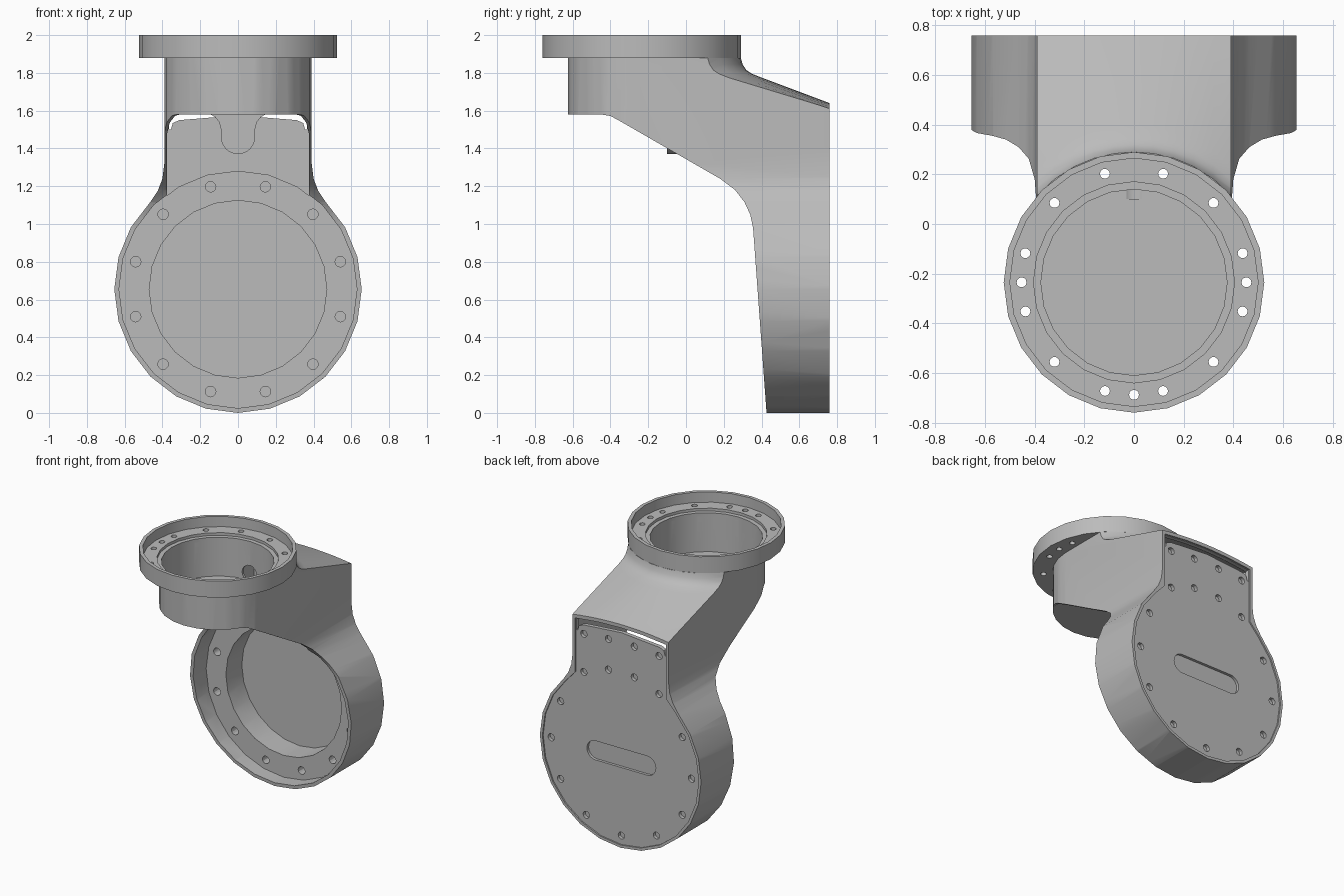
import bpy, bmesh
from math import sin, cos, radians, sqrt

if "Cube" in bpy.data.objects:
    bpy.data.objects.remove(bpy.data.objects["Cube"])

grey = bpy.data.materials.new("cast_grey")
grey.use_nodes = True
grey.diffuse_color = (0.5, 0.5, 0.5, 1)
grey.node_tree.nodes["Principled BSDF"].inputs["Base Color"].default_value = (0.5, 0.5, 0.5, 1)

RING_Y = -0.235     # axis of the upper ring
DISC_Z = 0.655      # axis of the lower disc
SIDES = 24


def arc(cx, cy, r, start=0, end=360, n=SIDES):
    """Points on an arc; a full circle does not repeat its first point."""
    count = n if end - start == 360 else n + 1
    return [(cx + r * cos(radians(start + (end - start) * i / n)),
             cy + r * sin(radians(start + (end - start) * i / n))) for i in range(count)]


def loft(bm, rings, closed=False):
    """Skin a list of equal point rings, capped unless closed on itself."""
    rows = [[bm.verts.new(p) for p in ring] for ring in rings]
    n = len(rows[0])
    pairs = list(zip(rows, rows[1:])) + ([(rows[-1], rows[0])] if closed else [])
    for a, b in pairs:
        for i in range(n):
            bm.faces.new((a[i], a[(i + 1) % n], b[(i + 1) % n], b[i]))
    if not closed:
        bm.faces.new(rows[0])
        bm.faces.new(rows[-1])


def prism(bm, pts, axis, lo, hi):
    """Extrude a 2D outline along y (points are x, z) or z (points are x, y)."""
    place = (lambda p, t: (p[0], t, p[1])) if axis == "y" else (lambda p, t: (p[0], p[1], t))
    loft(bm, [[place(p, t) for p in pts] for t in (lo, hi)])


def finish(name, bm):
    bmesh.ops.triangulate(bm, faces=[f for f in bm.faces if len(f.verts) == 4])
    bmesh.ops.recalc_face_normals(bm, faces=bm.faces)
    mesh = bpy.data.meshes.new(name)
    bm.to_mesh(mesh)
    bm.free()
    mesh.materials.append(grey)
    ob = bpy.data.objects.new(name, mesh)
    bpy.context.collection.objects.link(ob)
    return ob


def combine(ob, operation, cutter):
    """Apply a boolean and drop the cutter."""
    cutter.hide_render = True
    mod = ob.modifiers.new("cut", "BOOLEAN")
    mod.operation, mod.solver, mod.object = operation, "EXACT", cutter
    bpy.context.view_layer.objects.active = ob
    bpy.ops.object.modifier_apply(modifier=mod.name)
    bpy.data.objects.remove(cutter)


def boolean(ob, operation, *shapes):
    bm = bmesh.new()
    for shape in shapes:
        prism(bm, *shape)
    combine(ob, operation, finish("cutter", bm))


def smooth(ob):
    bpy.ops.object.select_all(action="DESELECT")
    ob.select_set(True)
    bpy.context.view_layer.objects.active = ob
    bpy.ops.object.shade_smooth_by_angle(angle=radians(30))


def sweep(name, under, ring_r, drop, back, cap):
    """Side profile swept across x; its top fillet wraps round the upper ring."""
    sections = []
    for x in [-0.7] + [-0.4 + 0.08 * i for i in range(11)] + [0.7]:
        xc = min(abs(x), 0.4)
        edge = sqrt(ring_r ** 2 - xc ** 2) + RING_Y
        over = [(back, 1.64 - drop - 0.19 * xc ** 2)]
        over += [(edge + dy, z - drop) for dy, z in
                 ((0.11, 1.775), (0.06, 1.795), (0.03, 1.815), (0.01, 1.845))]
        sections.append([(x, y, z) for y, z in under + over + [(edge, cap)]])
    bm = bmesh.new()
    loft(bm, sections)
    return finish(name, bm)


# Body: swept side profile
under = [(-0.7, 1.88), (-0.7, 1.58), (-0.45, 1.58), (-0.40, 1.572), (-0.35, 1.545),
         (0.18, 1.24), (0.26, 1.18), (0.31, 1.115), (0.34, 1.05), (0.355, 0.98),
         (0.43, -0.05), (0.76, -0.05)]
body = sweep("arm_body", under, 0.525, 0, 0.76, 1.88)

# Trim to the disc-and-neck outline and to the rounded front of the barrel
flare = [(0.463, 1.118), (0.425, 1.175), (0.40, 1.24), (0.39, 1.32), (0.39, 2.2)]
outline = arc(0, DISC_Z, 0.655, 150, 390, 16) + flare + [(-x, z) for x, z in reversed(flare)]
boolean(body, "INTERSECT", (outline, "y", -1, 1))
barrel = arc(0, RING_Y, 0.391, 180, 360, 12)
boolean(body, "INTERSECT",
        (barrel + [(0.8, RING_Y), (0.8, 1), (-0.8, 1), (-0.8, RING_Y)], "z", -1, 3))

# Hollow neck, open below, passing behind the barrel up to the ring
cavity = sweep("cavity", [(-1, 1.9), (-1, 0.9), (0.72, 0.9)], 0.5, 0.025, 0.72, 1.9)
boolean(cavity, "INTERSECT",
        (arc(0, RING_Y, 0.375, 180, 360, 12) + [(0.375, 1), (-0.375, 1)], "z", 0, 3))
boolean(cavity, "INTERSECT",
        (arc(0, DISC_Z, 0.627, 135, 45, 6) + [(0.6, 2.2), (-0.6, 2.2)], "y", -2, 2))
boolean(cavity, "DIFFERENCE", (arc(0, RING_Y, 0.393), "z", 1.58, 3))
combine(body, "DIFFERENCE", cavity)

# Upper bore with a cable hole in its rear wall
boolean(body, "DIFFERENCE", (arc(0, RING_Y, 0.375), "z", 1.62, 2.2))
boolean(body, "DIFFERENCE", (arc(0, 1.67, 0.06, n=16), "y", 0.1, 0.3))

# Lower disc: recessed flange, deep bore and bolt holes
boolean(body, "DIFFERENCE", (arc(0, DISC_Z, 0.63), "y", -1, 0.53))
boolean(body, "DIFFERENCE", (arc(0, DISC_Z, 0.47), "y", 0, 0.715))
bolts = arc(0, DISC_Z, 0.561, 15, 375, 12)[:12]
boolean(body, "DIFFERENCE", *[(arc(x, z, 0.028, n=12), "y", 0.4, 0.62) for x, z in bolts])

# Rear cover: shallow recess, gap above the plate, slot and screw holes
crown = [(x, 1.615 - 0.19 * x ** 2) for x in (0.37, 0.18, 0, -0.18, -0.37)]
recess = arc(0, DISC_Z, 0.635, 135, 405, 18) + [(0.37, 1.19)] + crown + [(-0.37, 1.19)]
boolean(body, "DIFFERENCE", (recess, "y", 0.75, 1))
gap_top = [(x * 0.985, z - 0.002) for x, z in crown]
plate_top = [(-0.365, 1.50), (-0.355, 1.50), (-0.345, 1.535), (-0.31, 1.55), (0, 1.575),
             (0.31, 1.55), (0.345, 1.535), (0.355, 1.50), (0.365, 1.50)]
boolean(body, "DIFFERENCE", (gap_top + plate_top, "y", 0.66, 1))
slot = arc(0.21, DISC_Z, 0.07, -90, 90, 10) + arc(-0.21, DISC_Z, 0.07, 90, 270, 10)
boolean(body, "DIFFERENCE", (slot, "y", 0.73, 1))
screws = arc(0, DISC_Z, 0.57, 150, 390, 8)
for s in (-1, 1):
    screws += [(s * 0.105, 1.5), (s * 0.305, 1.485), (s * 0.105, 1.275), (s * 0.305, 1.205)]
boolean(body, "DIFFERENCE", *[(arc(x, z, 0.026, n=12), "y", 0.725, 1) for x, z in screws])
smooth(body)

# Upper ring: lathed section with a raised rim and a stepped seat
section = [(0.375, 1.88), (0.525, 1.88), (0.525, 2.0), (0.50, 2.0),
           (0.50, 1.925), (0.405, 1.925), (0.405, 1.905), (0.375, 1.905)]
bm = bmesh.new()
loft(bm, [[(r * c, RING_Y + r * s, z) for r, z in section] for c, s in arc(0, 0, 1)], closed=True)
ring = finish("upper_ring", bm)
angles = [0, 15, 45, 75, 105, 135, 165, 180, 195, 225, 255, 270, 285, 315, 345]
holes = [(0.453 * cos(radians(a)), RING_Y + 0.453 * sin(radians(a))) for a in angles]
boolean(ring, "DIFFERENCE", *[(arc(x, y, 0.02, n=12), "z", 1.8, 2.1) for x, y in holes])
smooth(ring)

# Cable boss: flared tongue hanging from the barrel floor inside the neck
side = [(0.09, 1.50), (0.10, 1.54), (0.12, 1.565), (0.145, 1.58), (0.145, 1.59)]
tongue = arc(0, 1.46, 0.09, 180, 360, 12) + side + [(-x, z) for x, z in reversed(side)]
bm = bmesh.new()
prism(bm, tongue, "y", -0.1, 0.14)
smooth(finish("cable_boss", bm))
